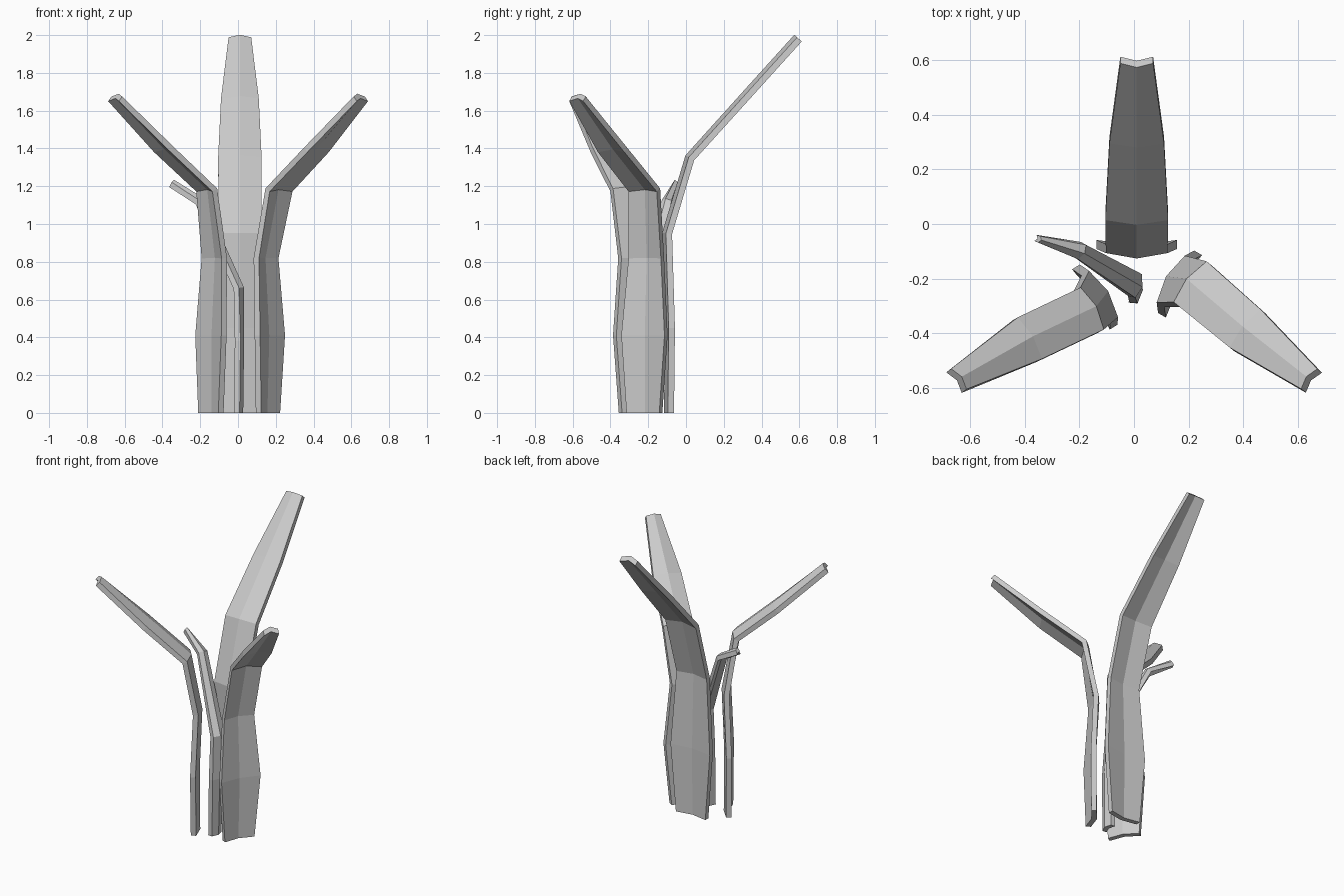
import bpy, bmesh
from math import radians, sin, cos
from mathutils import Vector

cube = bpy.data.objects.get("Cube")
if cube:
    bpy.data.objects.remove(cube, do_unlink=True)

grey = bpy.data.materials.new("plain_grey")
grey.use_nodes = True
colour = (0.6, 0.6, 0.6, 1)
grey.diffuse_color = colour
grey.node_tree.nodes["Principled BSDF"].inputs["Base Color"].default_value = colour


def leaf(name, stations, thickness=0.033, fold=0.02):
    """Sweep a folded strip along stations of (x, y, z, half width, heading)."""
    bm = bmesh.new()
    points = [Vector(s[:3]) for s in stations]
    last = len(points) - 1
    rings = []
    for i, (x, y, z, half, heading) in enumerate(stations):
        a = radians(heading)
        across = Vector((-sin(a), cos(a), 0))
        before = (points[i] - points[max(i - 1, 0)]).normalized()
        after = (points[min(i + 1, last)] - points[i]).normalized()
        tangent = Vector((0, 0, 1)) if i == 0 else (before + after).normalized()
        normal = tangent.cross(across).normalized()
        # the crease points inward, the two edges fold outward
        line = [points[i] + across * half * k + normal * fold * (0.5 - abs(k))
                for k in (-1, 0, 1)]
        shift = normal * thickness / 2
        ring = [p + shift for p in line] + [p - shift for p in reversed(line)]
        rings.append([bm.verts.new(p) for p in ring])
    for low, high in zip(rings, rings[1:]):
        for j in range(6):
            k = (j + 1) % 6
            bm.faces.new((low[j], low[k], high[k], high[j]))
    # end caps as two quads each
    for ring in (rings[0], rings[-1]):
        bm.faces.new((ring[0], ring[1], ring[4], ring[5]))
        bm.faces.new((ring[1], ring[2], ring[3], ring[4]))
    bmesh.ops.recalc_face_normals(bm, faces=bm.faces)
    mesh = bpy.data.meshes.new(name)
    bm.to_mesh(mesh)
    bm.free()
    mesh.materials.append(grey)
    obj = bpy.data.objects.new(name, mesh)
    bpy.context.collection.objects.link(obj)
    return obj


# tall leaf leaning back
leaf("back_leaf", [
    (0.01, -0.09, 0, 0.11, 90), (0.01, -0.085, 0.45, 0.147, 90),
    (0.01, -0.1, 0.95, 0.113, 90), (0.01, 0.02, 1.35, 0.115, 90),
    (0.01, 0.3, 1.66, 0.1, 90), (0.01, 0.593, 1.984, 0.06, 90)])

# two shorter leaves spreading to the front
leaf("front_left_leaf", [
    (0.15, -0.215, 0, 0.1, -30), (0.16, -0.215, 0.41, 0.132, -30),
    (0.14, -0.205, 0.82, 0.1, -31), (0.21, -0.215, 1.185, 0.096, -39),
    (0.41, -0.385, 1.4, 0.09, -39), (0.645, -0.57, 1.67, 0.047, -39)])
leaf("front_right_leaf", [
    (-0.135, -0.257, 0, 0.1, 212), (-0.135, -0.262, 0.41, 0.13, 212),
    (-0.117, -0.26, 0.82, 0.1, 212), (-0.158, -0.312, 1.185, 0.088, 209),
    (-0.385, -0.42, 1.4, 0.088, 210), (-0.645, -0.57, 1.67, 0.047, 217)])

# small thin shoot in the middle
leaf("small_shoot", [
    (0.005, -0.245, 0, 0.045, 175), (0.01, -0.24, 0.38, 0.05, 175),
    (0.01, -0.225, 0.66, 0.045, 165), (-0.195, -0.1, 1.12, 0.03, 150),
    (-0.35, -0.055, 1.215, 0.012, 160)], thickness=0.03, fold=0.015)
